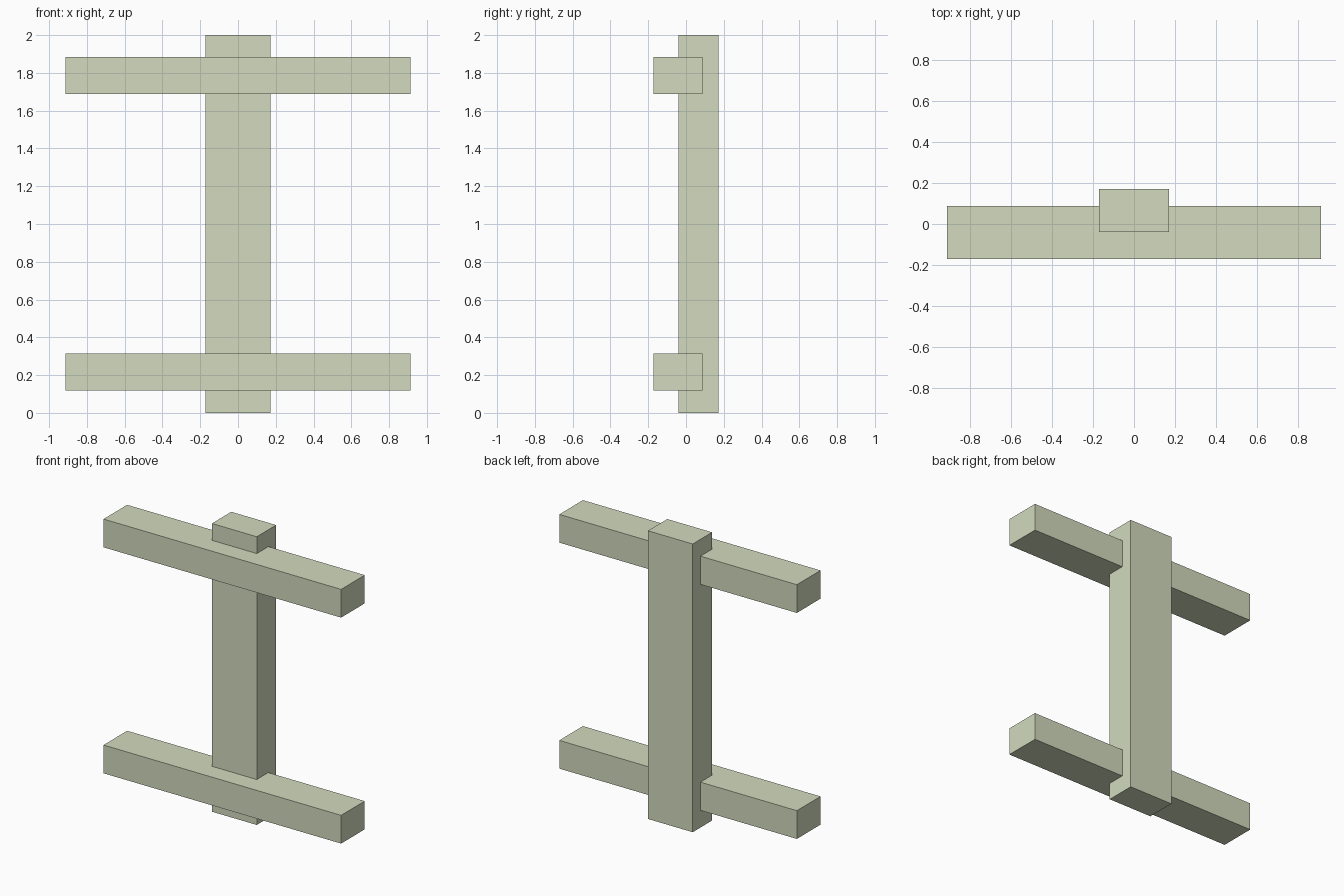
import bpy

if "Cube" in bpy.data.objects:
    bpy.data.objects.remove(bpy.data.objects["Cube"])

mat = bpy.data.materials.new("pale_green")
mat.diffuse_color = (0.645, 0.70, 0.515, 1)
mat.use_nodes = True
mat.node_tree.nodes["Principled BSDF"].inputs["Base Color"].default_value = mat.diffuse_color


def box(name, x, y, z):
    """Box spanning the given (min, max) ranges."""
    spans = (x, y, z)
    bpy.ops.mesh.primitive_cube_add(size=1, location=[(a + b) / 2 for a, b in spans])
    ob = bpy.context.object
    ob.name = name
    ob.scale = [b - a for a, b in spans]
    bpy.ops.object.transform_apply(location=False, rotation=False, scale=True)
    ob.data.materials.append(mat)
    return ob


# Upright post at the back
box("post", (-0.172, 0.172), (-0.04, 0.172), (0, 2))

# Two crossbars let into the front of the post
for name, z in (("lower_crossbar", 0.217), ("upper_crossbar", 1.785)):
    box(name, (-0.912, 0.912), (-0.172, 0.087), (z - 0.098, z + 0.098))
